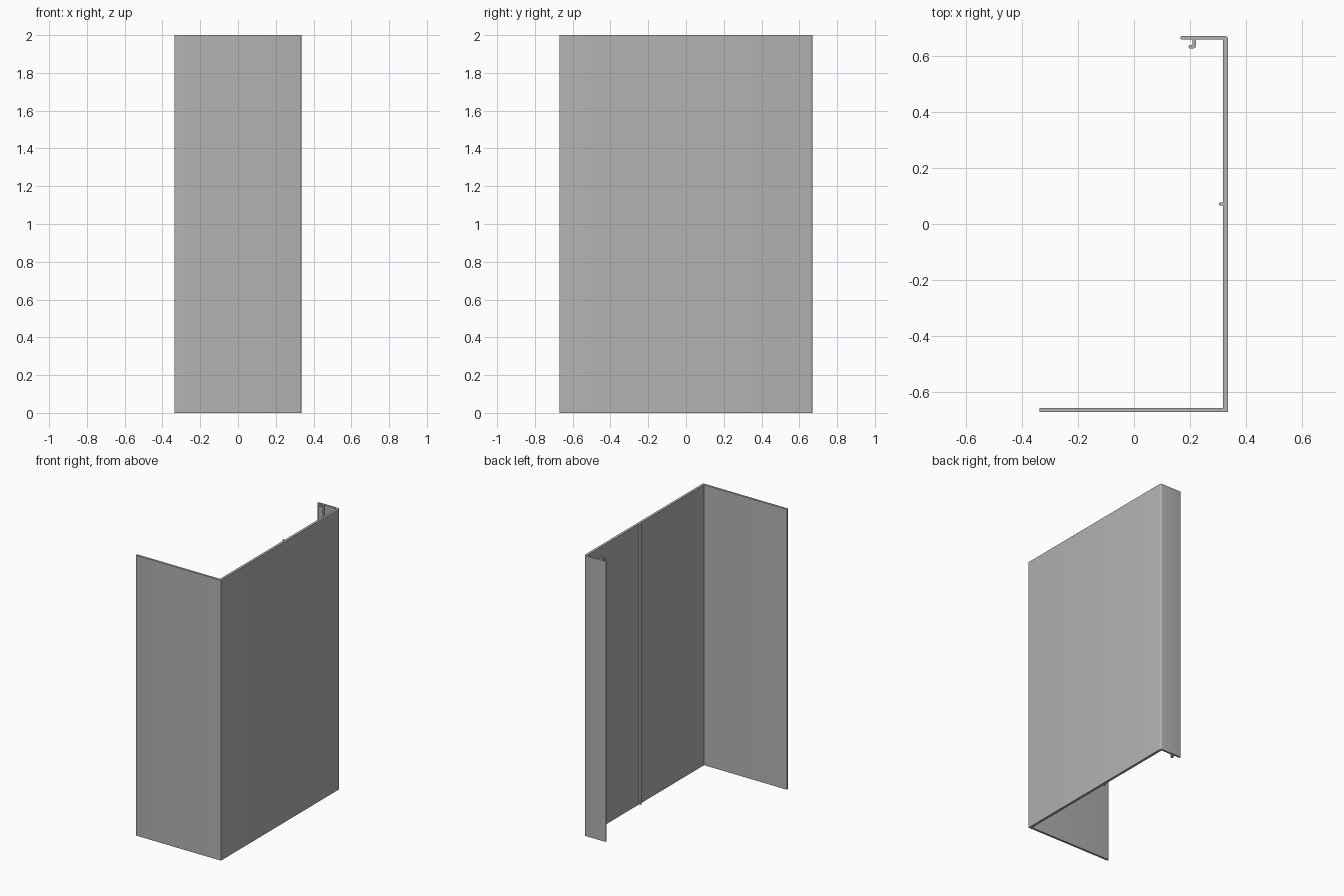
import bpy
import bmesh
from mathutils import Vector

HEIGHT = 2.0

cube = bpy.data.objects.get("Cube")
if cube:
    bpy.data.objects.remove(cube, do_unlink=True)

grey = bpy.data.materials.new("Plain grey")
grey.use_nodes = True
grey.diffuse_color = (0.45, 0.45, 0.45, 1)
grey.node_tree.nodes["Principled BSDF"].inputs["Base Color"].default_value = grey.diffuse_color


def rounded(corners, steps=5):
    """Outline from (x, y, radius) corners, each right angle turned into an arc."""
    outline = []
    for i, (x, y, r) in enumerate(corners):
        p = Vector((x, y))
        if r == 0:
            outline.append(p)
            continue
        a = (Vector(corners[i - 1][:2]) - p).normalized()
        b = (Vector(corners[(i + 1) % len(corners)][:2]) - p).normalized()
        center = p + (a + b) * r
        for k in range(steps + 1):
            t = k / steps
            direction = (-b).slerp(-a, t)
            outline.append(center + direction * r)
    return outline


def extrude_profile(name, corners):
    """Stand a flat outline up to the full height."""
    bm = bmesh.new()
    verts = [bm.verts.new((p.x, p.y, 0)) for p in rounded(corners)]
    face = bm.faces.new(verts)
    top = bmesh.ops.extrude_face_region(bm, geom=[face])["geom"]
    bmesh.ops.translate(bm, vec=(0, 0, HEIGHT),
                        verts=[v for v in top if isinstance(v, bmesh.types.BMVert)])
    bmesh.ops.recalc_face_normals(bm, faces=bm.faces)
    mesh = bpy.data.meshes.new(name)
    bm.to_mesh(mesh)
    bm.free()
    mesh.materials.append(grey)
    obj = bpy.data.objects.new(name, mesh)
    bpy.context.collection.objects.link(obj)
    bpy.ops.object.select_all(action="DESELECT")
    obj.select_set(True)
    bpy.context.view_layer.objects.active = obj
    bpy.ops.object.shade_smooth_by_angle()


# Folded sheet: wide front flange, long side web and short back flange
extrude_profile("channel_panel", [
    (-0.337, -0.671, 0.003), (0.335, -0.671, 0.002), (0.335, 0.671, 0.012),
    (0.165, 0.671, 0.006), (0.165, 0.658, 0.006), (0.317, 0.658, 0),
    (0.317, -0.656, 0), (-0.337, -0.656, 0.003)])

# Clip hook hanging inside the back flange
extrude_profile("clip_hook", [
    (0.209, 0.658, 0), (0.209, 0.638, 0.003), (0.195, 0.638, 0.005),
    (0.195, 0.626, 0.005), (0.221, 0.626, 0.01), (0.221, 0.658, 0)])

# Small locating rib on the inside of the web
extrude_profile("web_rib", [
    (0.317, 0.066, 0), (0.317, 0.076, 0), (0.303, 0.076, 0.004), (0.303, 0.066, 0.004)])
